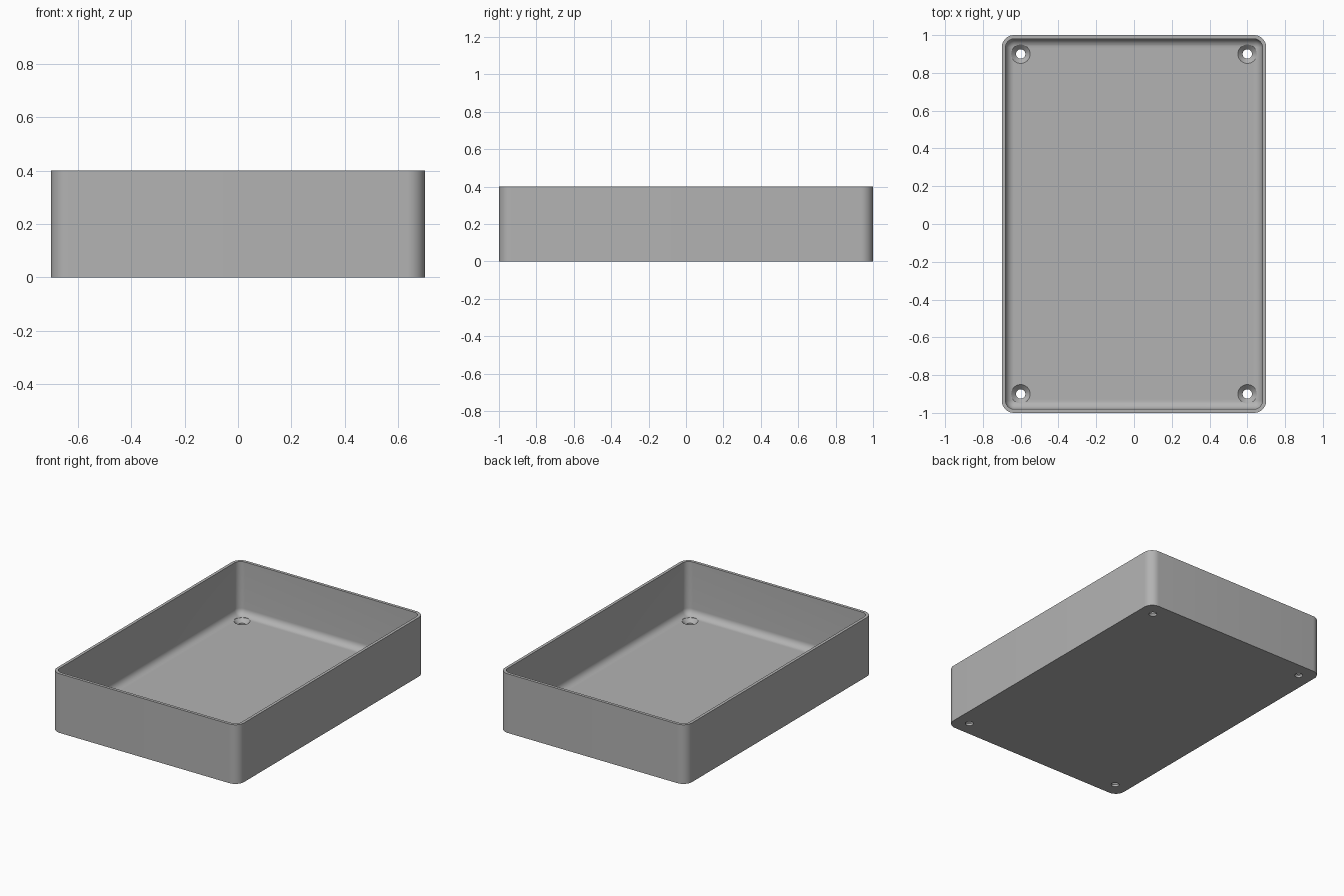
import bpy
import bmesh
from math import sin, cos, pi, radians

HX, HY, HEIGHT = 0.7, 1.0, 0.4
CORNER, WALL, FLOOR, FILLET = 0.065, 0.02, 0.04, 0.045
STEPS = 10

cube = bpy.data.objects.get("Cube")
if cube:
    bpy.data.objects.remove(cube, do_unlink=True)

grey = bpy.data.materials.new("plain grey")
grey.use_nodes = True
colour = (0.45, 0.45, 0.45, 1)
grey.diffuse_color = colour
grey.node_tree.nodes["Principled BSDF"].inputs["Base Color"].default_value = colour


def add_object(name, bm):
    bmesh.ops.recalc_face_normals(bm, faces=bm.faces)
    mesh = bpy.data.meshes.new(name)
    bm.to_mesh(mesh)
    bm.free()
    mesh.materials.append(grey)
    obj = bpy.data.objects.new(name, mesh)
    bpy.context.collection.objects.link(obj)
    return obj


def loft(bm, rings):
    """Skin a stack of equal point rings and cap both ends."""
    loops = [[bm.verts.new(p) for p in ring] for ring in rings]
    for a, b in zip(loops, loops[1:]):
        for i in range(len(a)):
            j = (i + 1) % len(a)
            bm.faces.new((a[i], a[j], b[j], b[i]))
    bm.faces.new(loops[0])
    bm.faces.new(loops[-1])


def rounded_ring(inset, z):
    r = max(CORNER - inset, 0.001)
    ring = []
    for k, (sx, sy) in enumerate([(1, 1), (-1, 1), (-1, -1), (1, -1)]):
        for i in range(STEPS + 1):
            a = (k + i / STEPS) * pi / 2
            ring.append((sx * (HX - inset - r) + r * cos(a),
                         sy * (HY - inset - r) + r * sin(a), z))
    return ring


def circle(x, y, r, z, n=40):
    return [(x + r * cos(2 * pi * i / n), y + r * sin(2 * pi * i / n), z) for i in range(n)]


# Tray: outer wall, rim, inner wall, rounded fillet, floor
rings = [rounded_ring(0, 0), rounded_ring(0, HEIGHT), rounded_ring(WALL, HEIGHT)]
for i in range(STEPS + 1):
    a = i / STEPS * pi / 2
    rings.append(rounded_ring(WALL + FILLET * (1 - cos(a)),
                              FLOOR + FILLET * (1 - sin(a))))
bm = bmesh.new()
loft(bm, rings)
tray = add_object("tray", bm)

# Countersunk screw holes in the four floor corners
bm = bmesh.new()
for sx in (-1, 1):
    for sy in (-1, 1):
        profile = [(0.025, -0.05), (0.025, FLOOR - 0.025), (0.05, FLOOR), (0.05, FLOOR + 0.1)]
        loft(bm, [circle(sx * 0.6, sy * 0.9, r, z) for r, z in profile])
cutter = add_object("screw_hole_cutter", bm)
cutter.hide_render = True

cut = tray.modifiers.new("screw holes", "BOOLEAN")
cut.object = cutter
cut.solver = "EXACT"
bpy.ops.object.select_all(action="DESELECT")
bpy.context.view_layer.objects.active = tray
tray.select_set(True)
bpy.ops.object.modifier_apply(modifier=cut.name)
bpy.data.objects.remove(cutter, do_unlink=True)
bpy.ops.object.shade_smooth_by_angle(angle=radians(30))
